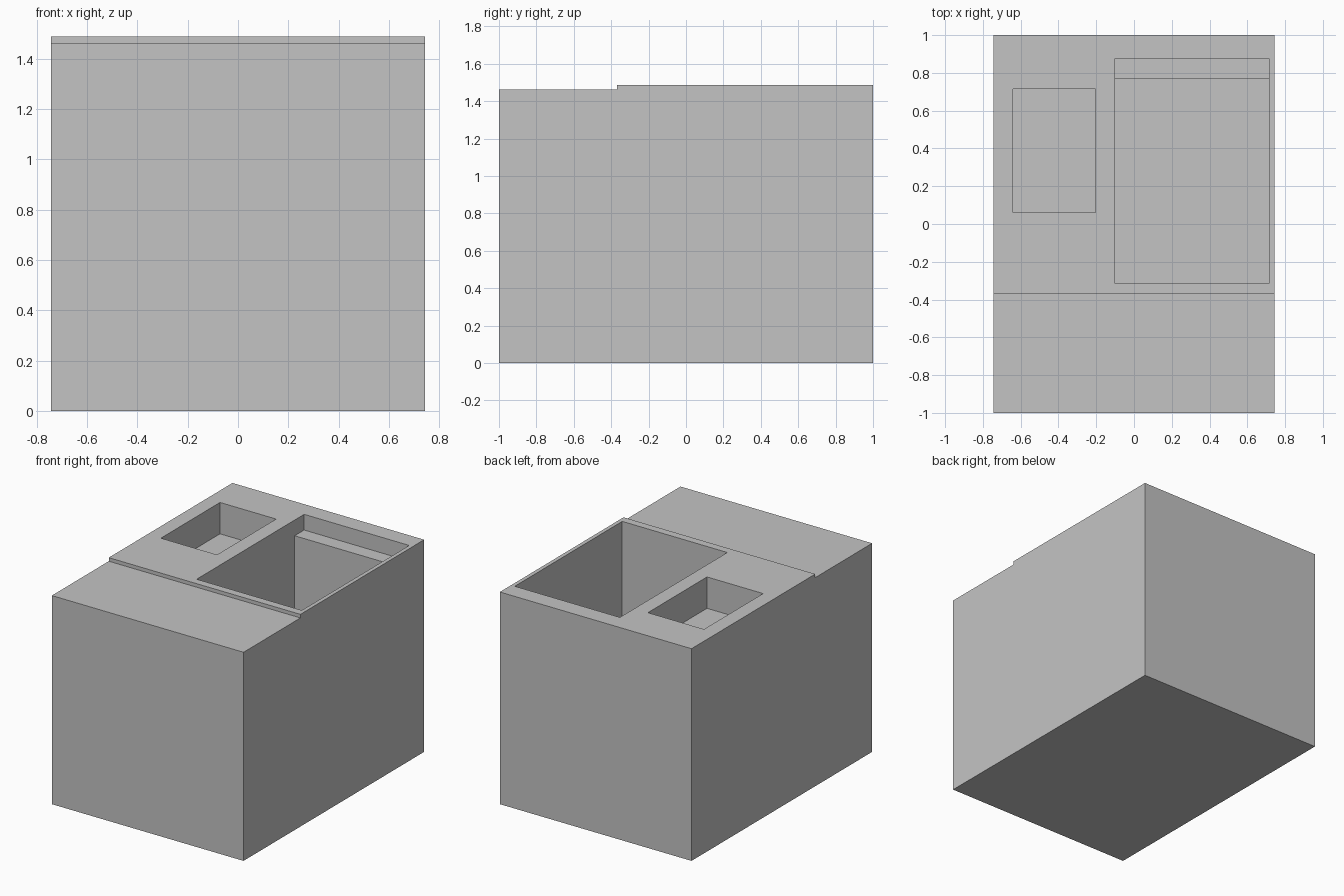
import bpy
import bmesh

cube = bpy.data.objects.get("Cube")
if cube:
    bpy.data.objects.remove(cube, do_unlink=True)

HALF_W, TOP, STEP_TOP, STEP_Y = 0.743, 1.487, 1.462, -0.37

grey = bpy.data.materials.new("plain_grey")
grey.use_nodes = True
colour = (0.55, 0.55, 0.55, 1)
grey.diffuse_color = colour
grey.node_tree.nodes["Principled BSDF"].inputs["Base Color"].default_value = colour


def prism(name, profile, x0, x1):
    """Extrude a (y, z) profile along x."""
    bm = bmesh.new()
    face = bm.faces.new([bm.verts.new((x0, y, z)) for y, z in profile])
    result = bmesh.ops.extrude_face_region(bm, geom=[face])
    moved = [v for v in result["geom"] if isinstance(v, bmesh.types.BMVert)]
    bmesh.ops.translate(bm, verts=moved, vec=(x1 - x0, 0, 0))
    bmesh.ops.recalc_face_normals(bm, faces=bm.faces)
    mesh = bpy.data.meshes.new(name)
    bm.to_mesh(mesh)
    bm.free()
    mesh.materials.append(grey)
    obj = bpy.data.objects.new(name, mesh)
    bpy.context.collection.objects.link(obj)
    return obj


# Block with a slightly lower front part of the top
body = prism("body", [(-1, 0), (1, 0), (1, TOP), (STEP_Y, TOP),
                      (STEP_Y, STEP_TOP), (-1, STEP_TOP)], -HALF_W, HALF_W)

# Shallow pocket, and deep compartment with a ledge at its back
above = TOP + 0.1
shallow = [(0.06, TOP - 0.22), (0.715, TOP - 0.22), (0.715, above), (0.06, above)]
ledge_z = TOP - 0.11
deep = [(-0.315, 0.2), (0.77, 0.2), (0.77, ledge_z), (0.875, ledge_z),
        (0.875, above), (-0.315, above)]
cutters = [prism("shallow_pocket_cutter", shallow, -0.64, -0.205),
           prism("deep_compartment_cutter", deep, -0.10, 0.715)]

for cutter in cutters:
    cutter.hide_render = True
    cutter.hide_viewport = True
    cutter.display_type = 'WIRE'
    cut = body.modifiers.new(cutter.name, 'BOOLEAN')
    cut.operation = 'DIFFERENCE'
    cut.solver = 'EXACT'
    cut.object = cutter
